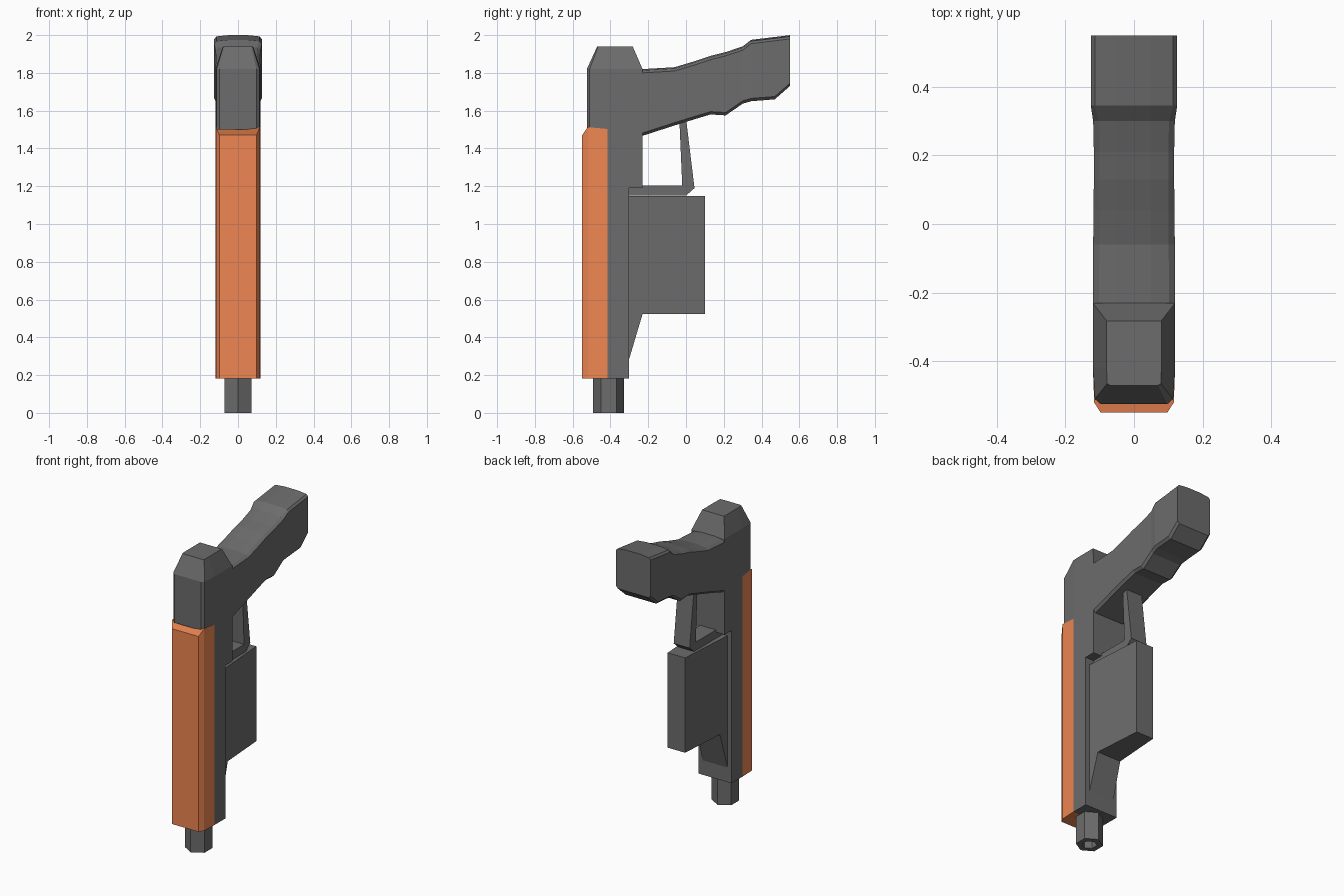
import bpy, bmesh, math

if "Cube" in bpy.data.objects:
    bpy.data.objects.remove(bpy.data.objects["Cube"])


def material(name, rgb):
    m = bpy.data.materials.new(name)
    m.diffuse_color = (*rgb, 1)
    m.use_nodes = True
    m.node_tree.nodes["Principled BSDF"].inputs["Base Color"].default_value = m.diffuse_color
    return m


orange = material("orange", (0.86, 0.24, 0.085))
dark_grey = material("dark_grey", (0.15, 0.15, 0.15))


def loft(name, rings, mat=dark_grey):
    """Skin a list of equal-length closed rings and cap both ends."""
    bm = bmesh.new()
    vs = [[bm.verts.new(p) for p in r] for r in rings]
    n = len(rings[0])
    for a, b in zip(vs, vs[1:]):
        for i in range(n):
            j = (i + 1) % n
            bm.faces.new((a[i], a[j], b[j], b[i]))
    bm.faces.new(vs[0][::-1])
    bm.faces.new(vs[-1])
    bmesh.ops.recalc_face_normals(bm, faces=bm.faces)
    me = bpy.data.meshes.new(name)
    bm.to_mesh(me)
    bm.free()
    me.materials.append(mat)
    ob = bpy.data.objects.new(name, me)
    bpy.context.collection.objects.link(ob)
    return ob


def side_extrude(name, profile, width):
    """Extrude a (y, z) profile symmetrically; width(y) gives the half width."""
    return loft(name, [[(s * width(y), y, z) for y, z in profile] for s in (-1, 1)])


def plan(half):
    """Mirror (x, y, z) points to make a closed symmetric ring."""
    return half + [(-x, y, z) for x, y, z in reversed(half)]


# Orange slide cover with chamfered front corners and sloped top
cover = [(0.097, -0.55, 1.47), (0.116, -0.52, 1.513), (0.12, -0.415, 1.503)]
loft("slide_cover", [plan([(x, y, 0.183) for x, y, z in cover]), plan(cover)], orange)

# Frame behind the cover, stepped out above the trigger guard
side_extrude("lower_frame", [(-0.415, 0.183), (-0.303, 0.183), (-0.303, 1.19),
                             (-0.23, 1.19), (-0.23, 1.50), (-0.415, 1.50)], lambda y: 0.12)

# Upper frame with tapered end cap
outline = [(0.097, -0.525), (0.114, -0.51), (0.12, -0.415), (0.12, -0.23)]
cap = [(0.07, -0.47), (0.078, -0.465), (0.08, -0.42), (0.08, -0.282)]
loft("upper_frame", [plan([(x, y, z) for x, y in pts])
                     for pts, z in ((outline, 1.50), (outline, 1.82), (cap, 1.94))])

# Contoured grip: stations of y, bottom, top, half width, top edge inset
stations = [(-0.23, 1.467, 1.82, 0.12, 0.018), (-0.06, 1.522, 1.83, 0.119, 0.018),
            (0.04, 1.553, 1.86, 0.118, 0.018), (0.13, 1.58, 1.89, 0.117, 0.017),
            (0.21, 1.575, 1.91, 0.117, 0.017), (0.30, 1.637, 1.94, 0.119, 0.017),
            (0.345, 1.65, 1.975, 0.126, 0.012), (0.47, 1.66, 1.99, 0.126, 0.012),
            (0.55, 1.73, 2.0, 0.126, 0.012)]
loft("grip", [plan([(w - 0.015, y, b), (w, y, b + 0.015), (w, y, t - 0.02),
                    (w - c, y, t - 0.007), (0.05, y, t)])
              for y, b, t, w, c in stations])

# Trigger guard
side_extrude("trigger_guard", [(-0.305, 1.15), (0.0, 1.15), (0.045, 1.19), (0.0, 1.56),
                               (-0.035, 1.55), (-0.02, 1.205), (-0.305, 1.205)],
             lambda y: 0.058)

# Block under the barrel, tapering to the rear, with a sloped foot
side_extrude("underbarrel_block", [(-0.31, 0.255), (-0.23, 0.523), (0.10, 0.523),
                                   (0.10, 1.148), (-0.31, 1.148)],
             lambda y: 0.092 - 0.07 * (y + 0.31))


# Hexagonal barrel with a shallow bore
def hexagon(r, z):
    return [(r * math.sin(math.radians(60 * i)), -0.41 + r * math.cos(math.radians(60 * i)), z)
            for i in range(6)]


loft("barrel", [hexagon(0.045, 0.06), hexagon(0.045, 0), hexagon(0.082, 0), hexagon(0.082, 0.19)])
